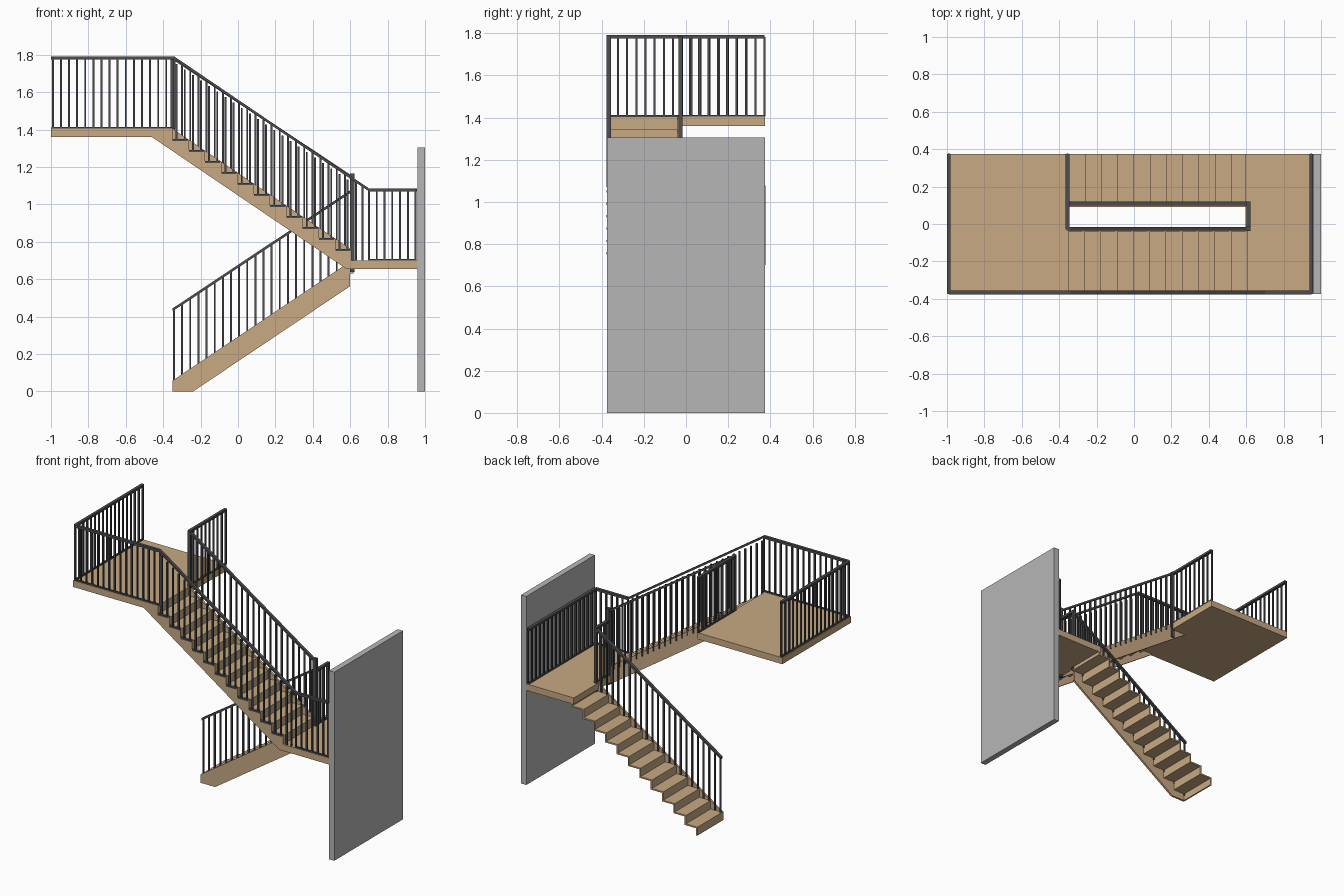
import bpy, bmesh
from mathutils import Vector

if "Cube" in bpy.data.objects:
    bpy.data.objects.remove(bpy.data.objects["Cube"])


def material(name, rgb):
    m = bpy.data.materials.new(name)
    m.diffuse_color = (*rgb, 1)
    m.use_nodes = True
    m.node_tree.nodes["Principled BSDF"].inputs["Base Color"].default_value = m.diffuse_color
    return m


WOOD = material("tan wood", (0.58, 0.40, 0.23))
METAL = material("dark metal", (0.075, 0.075, 0.08))
WALL = material("grey wall", (0.47, 0.47, 0.47))

X0, X1 = -0.35, 0.607            # foot and head of the flights
N = 11                           # treads per flight
GO = (X1 - X0) / N
Z1, Z2 = 0.70, 1.405             # landing levels
R1, R2 = Z1 / (N + 1), (Z2 - Z1) / (N + 1)
HAND = 0.378                     # handrail height above nosing line


class Part:
    """Collects simple solids into one object."""

    def __init__(self, name, mat):
        self.name, self.mat, self.bm = name, mat, bmesh.new()

    def box(self, x0, x1, y0, y1, z0, z1):
        self.prism([(x0, z0), (x1, z0), (x1, z1), (x0, z1)], y0, y1)

    def prism(self, outline, y0, y1):
        a = [self.bm.verts.new((x, y0, z)) for x, z in outline]
        b = [self.bm.verts.new((x, y1, z)) for x, z in outline]
        self.bm.faces.new(a)
        self.bm.faces.new(b[::-1])
        for i in range(len(a)):
            j = (i + 1) % len(a)
            self.bm.faces.new((a[j], a[i], b[i], b[j]))

    def beam(self, p, q, w=0.02, h=0.016):
        p, q = Vector(p), Vector(q)
        d = q - p
        side = Vector((-d.y, d.x, 0)).normalized() * w / 2
        up = Vector((0, 0, h / 2))
        rings = [[self.bm.verts.new(c + s * side + t * up)
                  for s, t in ((-1, -1), (1, -1), (1, 1), (-1, 1))] for c in (p, q)]
        a, b = rings
        self.bm.faces.new(a)
        self.bm.faces.new(b[::-1])
        for i in range(4):
            j = (i + 1) % 4
            self.bm.faces.new((a[j], a[i], b[i], b[j]))

    def post(self, x, y, z0, z1, w=0.010):
        self.box(x - w / 2, x + w / 2, y - w / 2, y + w / 2, z0, z1)

    def finish(self):
        bmesh.ops.recalc_face_normals(self.bm, faces=self.bm.faces)
        me = bpy.data.meshes.new(self.name)
        self.bm.to_mesh(me)
        self.bm.free()
        me.materials.append(self.mat)
        bpy.context.collection.objects.link(bpy.data.objects.new(self.name, me))


def low_line(x):                 # nosing line of lower flight
    return R1 + (x - X0) * R1 / GO


def high_line(x):                # nosing line of upper flight
    return Z1 + R2 + (X1 - x) * R2 / GO


def level_railing(name, a, b, z):
    """Straight level guard between two plan points."""
    p = Part(name, METAL)
    a, b = Vector((*a, z)), Vector((*b, z))
    top, foot = Vector((0, 0, HAND)), Vector((0, 0, 0.004))
    p.beam(a + top, b + top)
    p.beam(a + foot, b + foot, 0.012, 0.008)
    n = max(2, round((b - a).length / (GO / 2)))
    for i in range(n + 1):
        c = a.lerp(b, i / n)
        p.post(c.x, c.y, z, z + HAND)
    p.finish()


# Wall
p = Part("end_wall", WALL)
p.box(0.96, 1.0, -0.375, 0.375, 0, 1.305)
p.finish()

# Landings
p = Part("middle_landing", WOOD)
p.box(X1 - 0.01, 0.96, -0.375, 0.375, Z1 - 0.045, Z1)
p.finish()
p = Part("top_landing", WOOD)
p.box(-1, X0, -0.375, 0.375, Z2 - 0.045, Z2)
p.finish()

# Steps: thin treads and risers
T = 0.010
low, high = Part("lower_steps", WOOD), Part("upper_steps", WOOD)
for i in range(N + 1):
    x, z = X0 + i * GO, i * R1
    low.box(x, x + T, 0.10, 0.375, z, z + R1)
    if i < N:
        low.box(x, x + GO + T, 0.10, 0.375, z + R1 - T, z + R1)
    x, z = X1 - i * GO, Z1 + i * R2
    high.box(x - T, x, -0.372, -0.035, z, z + R2)
    if i < N:
        high.box(x - GO - T, x, -0.372, -0.035, z + R2 - T, z + R2)
low.finish()
high.finish()

# Stringers
p = Part("lower_stringer", WOOD)
D = 0.132
xb = X0 + (D - R1) * GO / R1
p.prism([(X0, 0), (xb, 0), (0.6, low_line(0.6) - D), (0.6, low_line(0.6)), (X0, R1)],
        0.092, 0.106)
p.finish()


def soffit(z):                   # x on the underside of the upper flight
    return 0.58 - (z - 0.655) * (0.58 + 0.46) / (1.36 - 0.655)


under = [(-0.46, 1.36), (soffit(0.655), 0.655)]
p = Part("upper_inner_stringer", WOOD)
p.prism(under + [(X1, 0.655), (X1, high_line(X1)), (X0, Z2), (X0, 1.36)], -0.04, -0.026)
p.finish()
p = Part("upper_outer_stringer", WOOD)
saw = [(X1, 0.655), (X1, Z1 + R2)]
for i in range(1, N + 1):
    x = X1 - i * GO
    saw += [(x, Z1 + i * R2), (x, Z1 + (i + 1) * R2)]
saw[-1] = (X0, Z2)
p.prism(under + saw + [(X0, 1.36)], -0.375, -0.36)
p.finish()

# Level railings
YF, YU, YL = -0.366, -0.026, 0.110
level_railing("top_front_railing", (-0.99, YF), (-0.34, YF), Z2)
level_railing("top_left_railing", (-0.99, YF), (-0.99, 0.373), Z2)
level_railing("top_right_railing", (-0.355, YU), (-0.355, 0.373), Z2)
level_railing("middle_front_railing", (0.70, YF), (0.95, YF), Z1)
level_railing("middle_wall_railing", (0.948, YF), (0.948, 0.373), Z1)
level_railing("middle_inner_railing", (0.612, YU), (0.612, YL), Z1)

# Upper outer railing, with a foot bar on each tread
p = Part("upper_outer_railing", METAL)
p.beam((-0.34, YF, Z2 + HAND), (0.70, YF, Z1 + HAND))
for i in range(N):
    x, z = X1 - i * GO, Z1 + (i + 1) * R2
    p.box(x - GO + 0.0, x - 0.006, -0.378, -0.358, z - 0.008, z + 0.003)
    for k in (0.25, 0.75):
        b = x - k * GO
        p.post(b, YF, z, high_line(b) + HAND - R2 * 0.3)
for b in (0.63, 0.665):
    p.post(b, YF, Z1, Z2 + HAND - (b + 0.34) * (Z2 - Z1) / 1.04)
p.finish()

# Sloping inner railings
up, lo = Part("upper_inner_railing", METAL), Part("lower_inner_railing", METAL)
up.beam((X0, YU, Z2 + HAND), (0.615, YU, high_line(0.615) + HAND + 0.01))
lo.beam((X0, YL, low_line(X0) + HAND), (0.615, YL, Z1 + HAND))
for i in range(2 * N):
    x = X0 + 0.008 + i * GO / 2
    up.post(x, YU, high_line(x) - 0.03, high_line(x) + HAND)
    lo.post(x, YL, low_line(x) - 0.03, low_line(x) + HAND)
up.finish()
lo.finish()

# Newel posts
p = Part("newel_posts", METAL)
p.post(-0.35, YU, 1.30, Z2 + HAND + 0.008, 0.02)
p.post(0.61, YU, 0.64, 1.165, 0.024)
p.post(0.612, YL, 0.64, Z1 + HAND + 0.008, 0.02)
p.finish()
